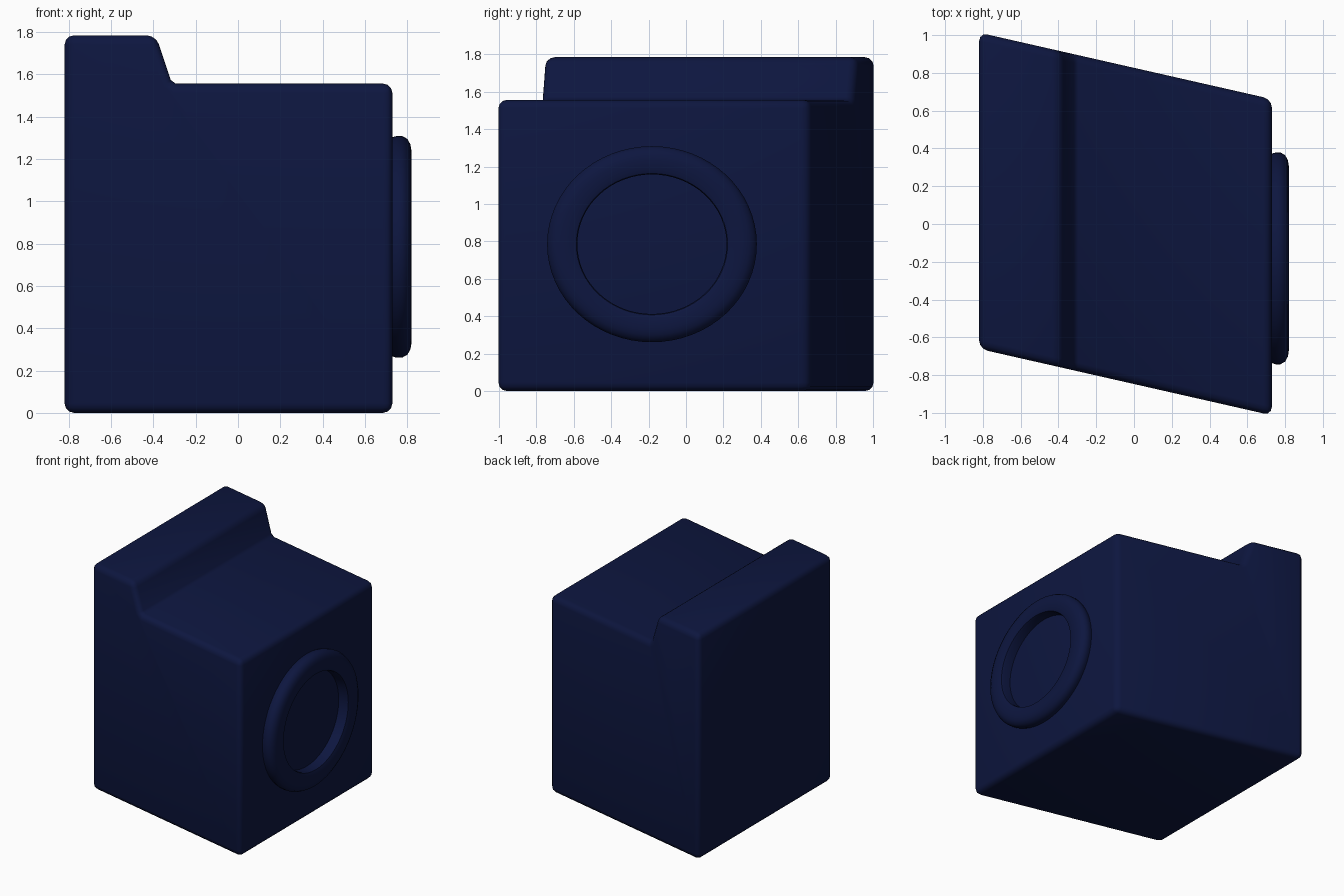
import bpy, bmesh, math

if "Cube" in bpy.data.objects:
    bpy.data.objects.remove(bpy.data.objects["Cube"])

SLOPE = -0.227   # sideways shear of the body along x
HALF = 0.837     # half depth of the body
MID = -0.045     # x where the body is centred on y = 0

navy = bpy.data.materials.new("navy")
navy.diffuse_color = (0.004, 0.008, 0.05, 1)
navy.use_nodes = True
navy.node_tree.nodes["Principled BSDF"].inputs["Base Color"].default_value = navy.diffuse_color


def make_object(name, bm):
    bmesh.ops.recalc_face_normals(bm, faces=bm.faces)
    mesh = bpy.data.meshes.new(name)
    bm.to_mesh(mesh)
    bm.free()
    ob = bpy.data.objects.new(name, mesh)
    bpy.context.collection.objects.link(ob)
    mesh.materials.append(navy)
    bpy.ops.object.select_all(action='DESELECT')
    ob.select_set(True)
    bpy.context.view_layer.objects.active = ob
    bpy.ops.object.shade_smooth_by_angle(angle=math.radians(40))
    return ob


# Body: stepped side profile, extruded along y and sheared, edges rounded
profile = [(-0.82, 0), (0.73, 0), (0.73, 1.557), (-0.295, 1.557),
           (-0.318, 1.574), (-0.388, 1.785), (-0.82, 1.785)]
bm = bmesh.new()
front, back = [[bm.verts.new((x, (x - MID) * SLOPE + side * HALF, z)) for x, z in profile]
               for side in (-1, 1)]
bm.faces.new(front)
bm.faces.new(back[::-1])
n = len(profile)
for i in range(n):
    j = (i + 1) % n
    bm.faces.new((front[i], back[i], back[j], front[j]))
bmesh.ops.recalc_face_normals(bm, faces=bm.faces)
sharp = [e for e in bm.edges if e.calc_face_angle() > math.radians(45)]
bmesh.ops.bevel(bm, geom=sharp, offset=0.055, offset_type='OFFSET', segments=3,
                profile=0.5, affect='EDGES', clamp_overlap=True)
make_object("body", bm)

# Round rim on the right side: slightly oval lathe with a rounded outer edge
CY, CZ, STRETCH, SIDES = -0.182, 0.785, 1.07, 64
rim = [(0.72, 0.515), (0.75, 0.524), (0.775, 0.524), (0.80, 0.511), (0.815, 0.485),
       (0.82, 0.455), (0.818, 0.40), (0.81, 0.378), (0.795, 0.373), (0.72, 0.373)]
bm = bmesh.new()
rings = []
for k in range(SIDES):
    a = 2 * math.pi * k / SIDES
    rings.append([bm.verts.new((x, CY + r * STRETCH * math.cos(a), CZ + r * math.sin(a)))
                  for x, r in rim])
m = len(rim)
for k in range(SIDES):
    p, q = rings[k], rings[(k + 1) % SIDES]
    for i in range(m):
        j = (i + 1) % m
        bm.faces.new((p[i], q[i], q[j], p[j]))
make_object("side_rim", bm)
